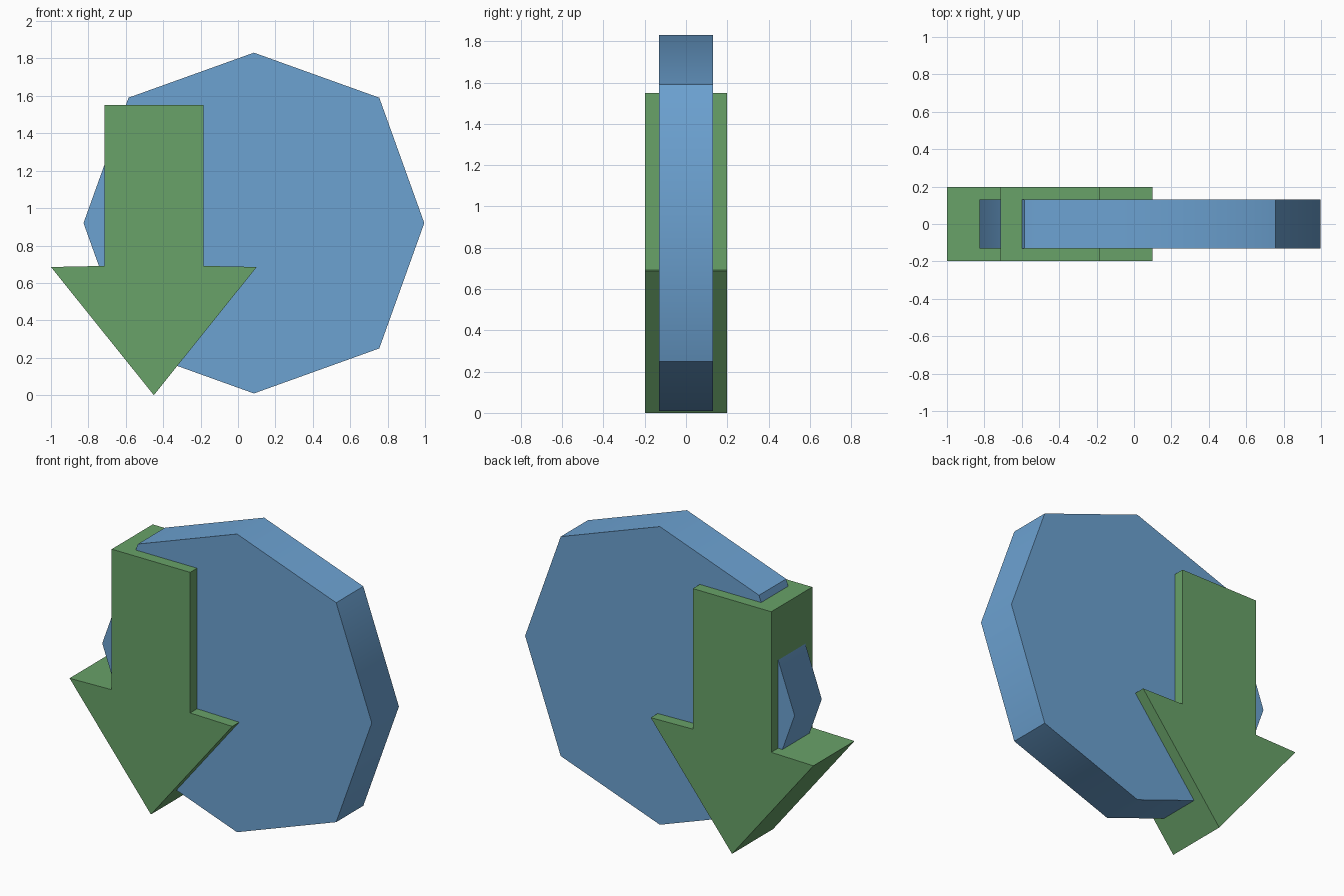
import bpy, bmesh, math

if "Cube" in bpy.data.objects:
    bpy.data.objects.remove(bpy.data.objects["Cube"])


def material(name, color):
    m = bpy.data.materials.new(name)
    m.diffuse_color = (*color, 1)
    m.use_nodes = True
    m.node_tree.nodes["Principled BSDF"].inputs["Base Color"].default_value = m.diffuse_color
    return m


def slab(name, profile, half_depth, mat, y=0.0):
    """Extrude an x/z outline along y, centred on y."""
    bm = bmesh.new()
    face = bm.faces.new([bm.verts.new((x, y - half_depth, z)) for x, z in profile])
    ext = bmesh.ops.extrude_face_region(bm, geom=[face])
    verts = [v for v in ext["geom"] if isinstance(v, bmesh.types.BMVert)]
    bmesh.ops.translate(bm, verts=verts, vec=(0, 2 * half_depth, 0))
    bmesh.ops.recalc_face_normals(bm, faces=bm.faces)
    mesh = bpy.data.meshes.new(name)
    bm.to_mesh(mesh)
    bm.free()
    mesh.materials.append(mat)
    obj = bpy.data.objects.new(name, mesh)
    bpy.context.collection.objects.link(obj)
    return obj


# Eight-sided disc, diagonal corners slightly further out
cx, cz = 0.085, 0.92
outline = []
for i in range(8):
    a = i * math.pi / 4
    r = 0.948 if i % 2 else 0.911
    outline.append((cx + r * math.cos(a), cz + r * math.sin(a)))
disc = slab("disc", outline, 0.131, material("blue", (0.15, 0.36, 0.64)))

# Rim is smooth at the shallow corners, sharp at the diagonal ones
bpy.context.view_layer.objects.active = disc
disc.select_set(True)
bpy.ops.object.shade_smooth_by_angle(angle=math.radians(45))

# Downward arrow: half outline mirrored about its axis
ax = -0.45
half = [(0.265, 1.55), (0.265, 0.691), (0.55, 0.685)]
arrow_outline = ([(ax + x, z) for x, z in half] + [(ax, 0.0)]
                 + [(ax - x, z) for x, z in reversed(half)])
slab("arrow", arrow_outline, 0.198, material("green", (0.14, 0.36, 0.14)))
